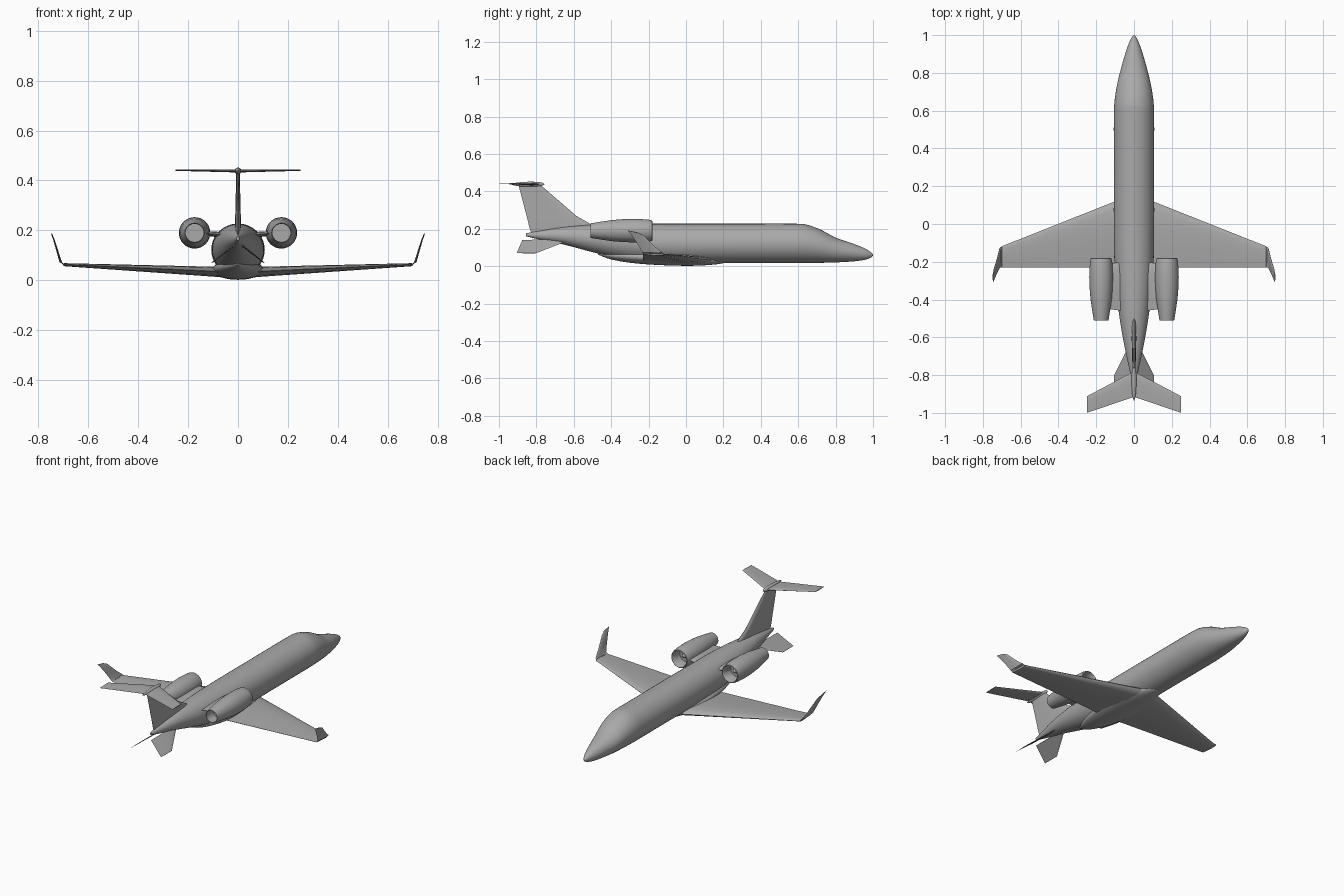
import bpy, bmesh, math
from mathutils import Vector as V

grey = bpy.data.materials.new("airframe grey")
grey.diffuse_color = (0.4, 0.4, 0.4, 1)


def loft(name, rings, caps=True, mirror=False, angle=35):
    """Skin a list of equal-length point rings."""
    bm = bmesh.new()
    vs = [[bm.verts.new(p) for p in r] for r in rings]
    n = len(vs[0])
    for a, b in zip(vs, vs[1:]):
        for i in range(n):
            j = (i + 1) % n
            bm.faces.new((a[i], a[j], b[j], b[i]))
    if caps:
        bm.faces.new(vs[0][::-1])
        bm.faces.new(vs[-1])
    bmesh.ops.recalc_face_normals(bm, faces=bm.faces)
    me = bpy.data.meshes.new(name)
    bm.to_mesh(me)
    bm.free()
    ob = bpy.data.objects.new(name, me)
    bpy.context.collection.objects.link(ob)
    me.materials.append(grey)
    if mirror:
        ob.modifiers.new("Mirror", 'MIRROR')
    bpy.ops.object.select_all(action='DESELECT')
    ob.select_set(True)
    bpy.context.view_layer.objects.active = ob
    bpy.ops.object.shade_smooth_by_angle(angle=math.radians(angle))
    return ob


def refine(rows, k=4):
    """Catmull-Rom smoothing through a table of stations."""
    rows = [rows[0]] + rows + [rows[-1]]
    out = []
    for p0, p1, p2, p3 in zip(rows, rows[1:], rows[2:], rows[3:]):
        for s in range(k):
            t = s / k
            out.append([0.5 * (2*b + (c-a)*t + (2*a-5*b+4*c-d)*t*t + (3*b-a-3*c+d)*t**3)
                        for a, b, c, d in zip(p0, p1, p2, p3)])
    return out + [rows[-1]]


def ellipse(x, y, z, rx, rz, n=40):
    return [(x + rx*math.cos(2*math.pi*i/n), y, z + rz*math.sin(2*math.pi*i/n)) for i in range(n)]


def body(name, rows, x=0, **kw):
    """Rows are y, half width, bottom z, top z."""
    return loft(name, [ellipse(x, y, (b+t)/2, w, (t-b)/2) for y, w, b, t in refine(rows)], **kw)


# Share of chord and half thickness around an aerofoil
FOIL = [(0, 0), (.03, .5), (.12, .85), (.3, 1), (.55, .8), (.8, .4), (1, .04)]


def foil(name, sections, mirror=True):
    """Sections are leading edge, trailing edge, thickness, thickness direction."""
    rings = []
    for le, te, th, up in sections:
        le, te, up = V(le), V(te), V(up).normalized() * th / 2
        top = [le.lerp(te, c) + up*h for c, h in FOIL]
        rings.append(top + [le.lerp(te, c) - up*h for c, h in FOIL[:0:-1]])
    return loft(name, rings, mirror=mirror)


# Fuselage with windscreen slope and upswept tail
body("fuselage", [
    (-.855, .006, .160, .176), (-.78, .022, .142, .189), (-.65, .050, .115, .210),
    (-.5, .076, .075, .222), (-.35, .094, .040, .227), (-.2, .104, .022, .227),
    (0, .107, .017, .227), (.3, .107, .017, .227), (.56, .107, .017, .227),
    (.64, .104, .017, .223), (.72, .093, .018, .195), (.80, .075, .020, .153),
    (.90, .047, .026, .118), (.96, .026, .035, .093), (.99, .011, .047, .074),
    (1.0, .002, .058, .062)])

# Belly fairing under the wing
body("belly_fairing", [
    (-.47, .004, .062, .070), (-.40, .045, .036, .082), (-.28, .080, .016, .085),
    (-.12, .100, .005, .085), (.02, .098, .002, .080), (.12, .070, .006, .065),
    (.19, .030, .014, .045), (.22, .004, .024, .030)])

# Wing
UP = (0, 0, 1)
foil("wing", [
    ((0, .160, .029), (0, -.23, .029), .046, UP),
    ((.10, .120, .034), (.10, -.23, .036), .040, UP),
    ((.70, -.118, .062), (.70, -.23, .064), .012, UP)])

# Curved, raked winglet
OUT = (1, 0, -.3)
foil("winglet", [
    ((.70, -.118, .062), (.70, -.23, .064), .012, (.3, 0, 1)),
    ((.711, -.128, .074), (.711, -.232, .074), .010, (1, 0, -.6)),
    ((.720, -.165, .104), (.720, -.250, .104), .008, OUT),
    ((.730, -.200, .138), (.730, -.272, .138), .007, OUT),
    ((.739, -.228, .166), (.739, -.293, .168), .006, OUT),
    ((.746, -.258, .180), (.747, -.312, .191), .004, OUT)])

# Engine nacelles: outer skin, lips and hollow ends
EX, EZ = .174, .190
prof = [(-.44, .003), (-.44, .036), (-.508, .036), (-.510, .039), (-.46, .047),
        (-.40, .056), (-.34, .061), (-.28, .063), (-.23, .061), (-.195, .058),
        (-.183, .055), (-.180, .051), (-.186, .047), (-.25, .044), (-.25, .003)]
loft("engine_nacelle", [ellipse(EX, y, EZ, r, r, 32) for y, r in prof], mirror=True)
# Intake spinners
loft("intake_spinner", [ellipse(EX, y, EZ, r, r, 16) for y, r in
     [(-.25, .018), (-.235, .015), (-.222, .008), (-.217, .001)]], mirror=True)

# Engine pylons
foil("engine_pylon", [
    ((.06, -.20, .182), (.06, -.46, .182), .022, UP),
    ((.135, -.21, .188), (.135, -.45, .188), .020, UP)])

# Vertical fin with swept dorsal fillet
SIDE = (1, 0, 0)
foil("tail_fin", [
    ((0, -.44, .195), (0, -.825, .17), .024, SIDE),
    ((0, -.515, .228), (0, -.838, .21), .024, SIDE),
    ((0, -.585, .268), (0, -.850, .26), .022, SIDE),
    ((0, -.775, .432), (0, -.895, .432), .014, SIDE)], mirror=False)

# Bullet fairing where fin meets tailplane
body("tail_bullet", [
    (-.935, .001, .437, .441), (-.91, .008, .430, .446), (-.86, .013, .425, .451),
    (-.80, .013, .425, .451), (-.77, .008, .430, .447), (-.757, .001, .437, .440)])

# Swept tailplane
foil("tailplane", [
    ((0, -.780, .438), (0, -.915, .438), .012, UP),
    ((.25, -.912, .441), (.25, -1.0, .441), .005, UP)])

# Canted ventral fins
CANT = (.6, 0, .8)
foil("ventral_fin", [
    ((.015, -.62, .140), (.015, -.875, .140), .008, CANT),
    ((.105, -.80, .070), (.105, -.905, .070), .004, CANT)])
